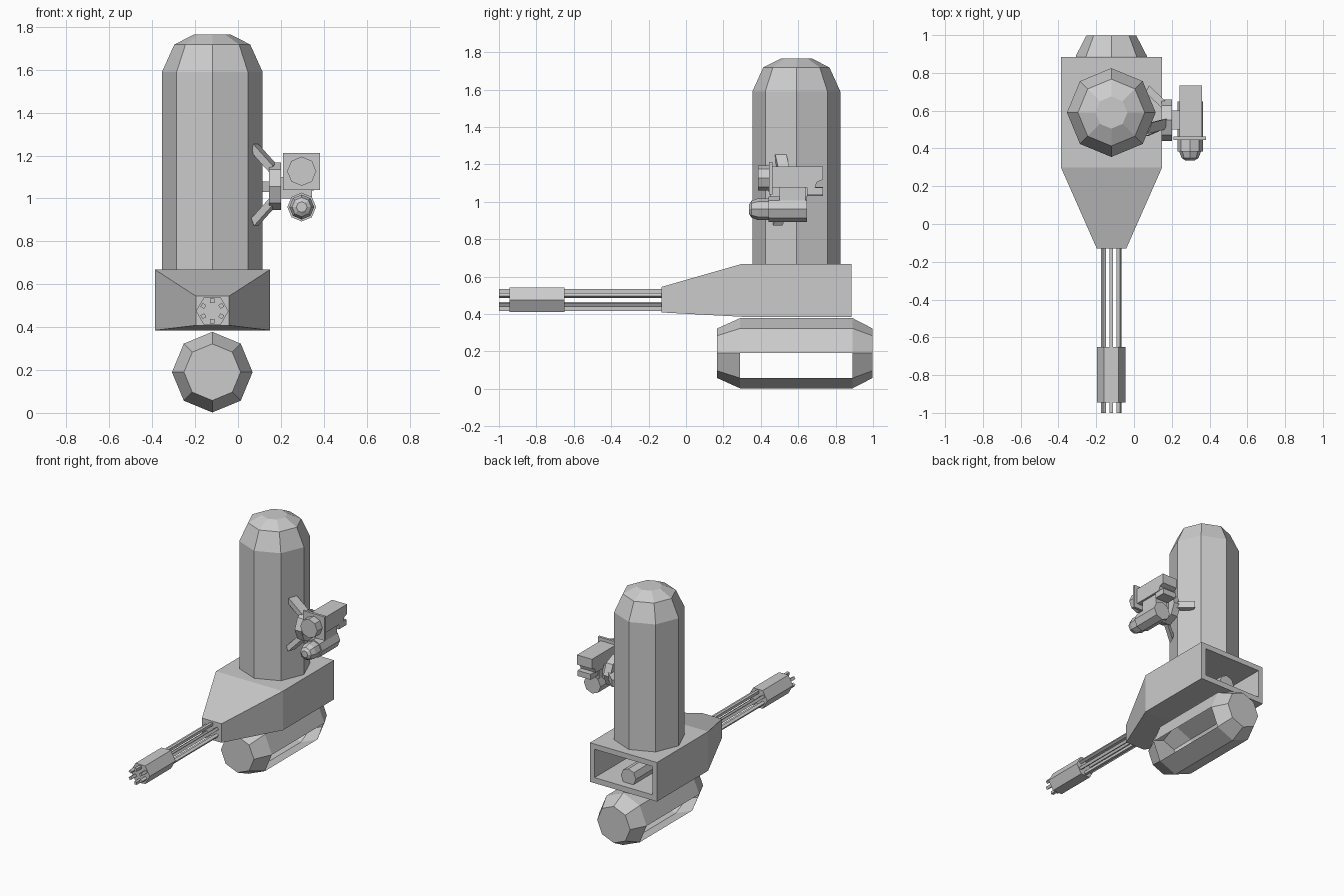
import bpy, bmesh, math
from mathutils import Vector

if "Cube" in bpy.data.objects:
    bpy.data.objects.remove(bpy.data.objects["Cube"])

CX = -0.12  # centre line of the main body


def make(name, rings, caps=(True, True), skip=()):
    """Loft a solid through rings of points; skip lists (band, side) left open."""
    bm = bmesh.new()
    vs = [[bm.verts.new(p) for p in r] for r in rings]
    n = len(vs[0])
    for b in range(len(vs) - 1):
        for i in range(n):
            if (b, i) not in skip:
                j = (i + 1) % n
                bm.faces.new((vs[b][i], vs[b][j], vs[b + 1][j], vs[b + 1][i]))
    if caps[0]:
        bm.faces.new(vs[0][::-1])
    if caps[1]:
        bm.faces.new(vs[-1])
    bmesh.ops.recalc_face_normals(bm, faces=bm.faces)
    me = bpy.data.meshes.new(name)
    bm.to_mesh(me)
    bm.free()
    ob = bpy.data.objects.new(name, me)
    bpy.context.collection.objects.link(ob)
    return ob


def ring(axis, centre, t, r, n=8, phase=0.0):
    """Polygon of n sides, at t along the axis; centre is the other two coordinates."""
    out = []
    for i in range(n):
        a = math.radians(phase) + i * 2 * math.pi / n
        u, v = centre[0] + r * math.cos(a), centre[1] + r * math.sin(a)
        out.append({'x': (t, u, v), 'y': (u, t, v), 'z': (u, v, t)}[axis])
    return out


def turned(name, axis, centre, profile, n=8, phase=0.0, skip=()):
    return make(name, [ring(axis, centre, t, r, n, phase) for t, r in profile], skip=skip)


def rect(y, x0, x1, z0, z1):
    return [(x0, y, z0), (x1, y, z0), (x1, y, z1), (x0, y, z1)]


def box(name, x0, x1, y0, y1, z0, z1):
    return make(name, [rect(y0, x0, x1, z0, z1), rect(y1, x0, x1, z0, z1)])


def arm(name, p, q, u, v):
    """Flat blade from p to q with half-width vectors u and v."""
    p, q, u, v = map(Vector, (p, q, u, v))
    make(name, [[c + u * a + v * b for a, b in ((-1, -1), (1, -1), (1, 1), (-1, 1))]
                for c in (p, q)])


# Tall domed cover
turned("radar_cover", 'z', (CX, 0.59),
       [(0.66, 0.235), (1.59, 0.235), (1.718, 0.177), (1.765, 0.085)])

# Tapered gun housing with a hollow, open back
make("gun_housing", [
    rect(-0.13, -0.197, -0.041, 0.408, 0.545),
    rect(0.30, -0.387, 0.149, 0.385, 0.668),
    rect(0.885, -0.387, 0.149, 0.385, 0.668),
    rect(0.885, -0.35, 0.112, 0.425, 0.63),
    rect(0.32, -0.35, 0.112, 0.425, 0.63)])
turned("breech", 'y', (CX, 0.47), [(0.30, 0.06), (0.83, 0.06)])

# Six barrels and the hexagonal muzzle clamp
for k in range(6):
    a = math.radians(90 + 60 * k)
    turned(f"barrel_{k + 1}", 'y',
           (CX + 0.048 * math.cos(a), 0.475 + 0.048 * math.sin(a)),
           [(-1.0, 0.014), (-0.12, 0.014)], n=4, phase=45 + 60 * k)
turned("muzzle_clamp", 'y', (CX, 0.475), [(-0.945, 0.076), (-0.65, 0.076)], n=6)

# Ammunition drum, with its two lower side panels open
turned("ammunition_drum", 'y', (CX, 0.19),
       [(0.165, 0.132), (0.29, 0.188), (0.89, 0.188), (0.998, 0.132)],
       skip={(1, 7), (1, 4)})

# Three-armed side bracket
arm("bracket_arm_upper", (0.078, 0.507, 1.235), (0.168, 0.53, 1.135),
    (0.012, 0.03, 0), (0.006, 0, 0.018))
arm("bracket_arm_lower", (0.078, 0.49, 0.89), (0.168, 0.53, 0.99),
    (0.01, 0.025, 0), (-0.006, 0, 0.018))
arm("bracket_arm_rear", (0.07, 0.715, 1.055), (0.165, 0.625, 1.055),
    (0.01, 0.018, 0), (0, 0, 0.025))
turned("bracket_hub", 'x', (0.55, 1.057), [(0.145, 0.11), (0.2, 0.11)])
box("bracket_shaft", 0.195, 0.255, 0.50, 0.60, 1.0, 1.10)

# Upper camera: stepped box, square plate, round lens housing
prof = [(0.46, 1.188), (0.732, 1.188), (0.732, 1.118), (0.70, 1.105),
        (0.69, 1.075), (0.46, 1.075)]
make("camera_body", [[(x, y, z) for y, z in prof] for x in (0.24, 0.36)])
box("camera_plate", 0.21, 0.382, 0.444, 0.462, 1.04, 1.212)
turned("camera_lens", 'y', (0.297, 1.127), [(0.385, 0.068), (0.45, 0.068)])
box("camera_pivot", 0.25, 0.345, 0.50, 0.64, 1.005, 1.08)
box("camera_rear_foot", 0.25, 0.355, 0.647, 0.732, 1.037, 1.077)

# Lower pod with rounded nose
turned("tracker_pod", 'y', (0.297, 0.96),
       [(0.337, 0.025), (0.35, 0.045), (0.385, 0.058), (0.44, 0.058),
        (0.44, 0.067), (0.648, 0.067)])
